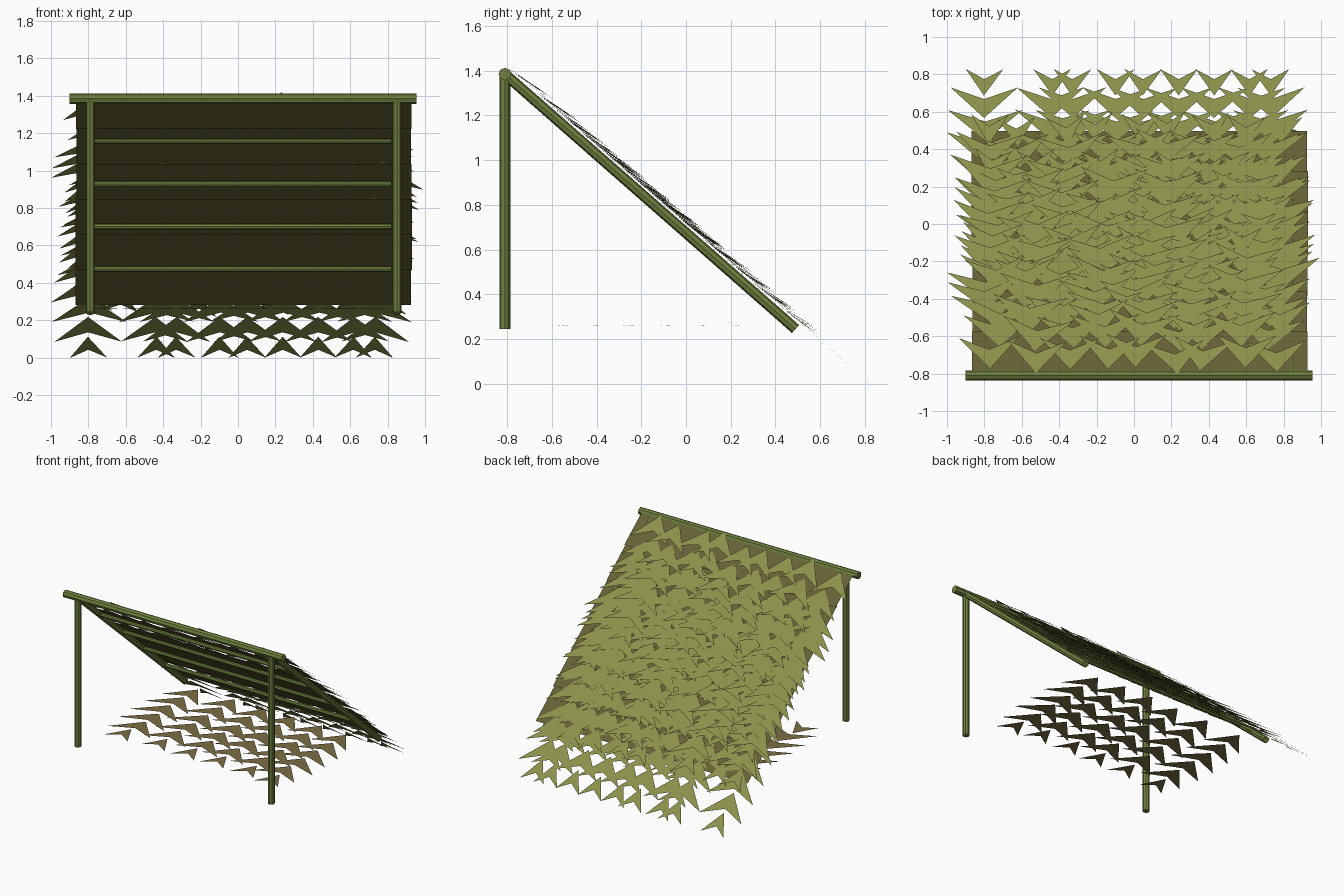
import bpy, bmesh, math, random
from mathutils import Matrix, Vector

random.seed(7)
default = bpy.data.objects.get("Cube")
if default:
    bpy.data.objects.remove(default, do_unlink=True)


def material(name, rgb):
    mat = bpy.data.materials.new(name)
    mat.use_nodes = True
    mat.diffuse_color = (*rgb, 1)
    mat.node_tree.nodes["Principled BSDF"].inputs["Base Color"].default_value = (*rgb, 1)
    return mat


WOOD = material("green_wood", (0.16, 0.22, 0.05))
LEAF = material("leaf", (0.26, 0.28, 0.07))
MAT = material("woven_mat", (0.13, 0.12, 0.035))
DRY = material("dry_leaf", (0.20, 0.16, 0.06))

LEFT, RIGHT = 0.85, -0.79
RIDGE_Y, RIDGE_Z = -0.81, 1.385
EAVE_Y, POST_FOOT = 0.49, 0.245
TILT = math.atan2(RIDGE_Z - POST_FOOT, EAVE_Y - RIDGE_Y)

# Roof space: x across, y down the slope, z out of the roof
ROOF = Matrix.Translation((0, RIDGE_Y, RIDGE_Z)) @ Matrix.Rotation(-TILT, 4, "X")


def pole(name, start, end, radius):
    a, b = Vector(start), Vector(end)
    bpy.ops.mesh.primitive_cylinder_add(vertices=8, radius=radius,
                                        depth=(b - a).length, location=(a + b) / 2)
    obj = bpy.context.object
    obj.name = name
    obj.rotation_mode = "QUATERNION"
    obj.rotation_quaternion = (b - a).to_track_quat("Z", "Y")
    obj.data.materials.append(WOOD)


def finish(name, bm, mat, matrix):
    mesh = bpy.data.meshes.new(name)
    bm.to_mesh(mesh)
    bm.free()
    mesh.materials.append(mat)
    obj = bpy.data.objects.new(name, mesh)
    obj.matrix_world = matrix
    bpy.context.collection.objects.link(obj)


HALF_WIDTHS = (0.16, 0.19, 0.20, 0.20, 0.18, 0.10)
PITCH = 0.16


def leaflet(bm, x, y, z, half, length, lift, turn):
    """Swept arrowhead with its point up the slope and two barbs below."""
    notch = length * 0.62
    place = Matrix.Translation((x, y, z)) @ Matrix.Rotation(turn, 4, "Z")
    tip, low, *barbs = [bm.verts.new(place @ Vector(p)) for p in (
        (0, 0, 0), (0, notch, lift * 0.62), (half, length, lift), (-half, length, lift))]
    bm.faces.new((tip, barbs[0], low))
    bm.faces.new((tip, low, barbs[1]))


def frond(bm, x, y, z, lift, wobble):
    """Chain of leaflets that ends in a small one."""
    for i, half in enumerate(HALF_WIDTHS):
        last = i == len(HALF_WIDTHS) - 1
        leaflet(bm, x + random.uniform(-wobble, wobble) * 0.3, y + i * PITCH, z, half,
                0.18 if last else 0.21, lift, random.uniform(-wobble, wobble))


# Frame
pole("ridge_pole", (-0.90, RIDGE_Y, RIDGE_Z), (0.955, RIDGE_Y, RIDGE_Z), 0.028)
for side, x in (("left", LEFT), ("right", RIGHT)):
    pole(side + "_post", (x, RIDGE_Y, POST_FOOT), (x, RIDGE_Y, RIDGE_Z), 0.024)
    pole(side + "_rafter", (x, RIDGE_Y, RIDGE_Z), (x, EAVE_Y, POST_FOOT), 0.024)
for i in range(1, 5):
    t = i / 5
    y = RIDGE_Y + (EAVE_Y - RIDGE_Y) * t
    z = RIDGE_Z + (POST_FOOT - RIDGE_Z) * t
    pole(f"cross_bar_{i}", (RIGHT + 0.02, y, z), (LEFT - 0.03, y, z), 0.015)

# Overlapping mats under the leaves
bm = bmesh.new()
ROW = 0.285
for i in range(6):
    x0 = -0.865 + random.uniform(-0.005, 0.005)
    x1 = 0.93 + random.uniform(-0.005, 0.005)
    top, bottom = i * ROW - 0.02 * (i > 0), (i + 1) * ROW
    bm.faces.new([bm.verts.new(p) for p in (
        (x0, top, 0.018), (x1, top, 0.018), (x1, bottom, 0.032), (x0, bottom, 0.032))])
finish("roof_mats", bm, MAT, ROOF)

# Thatch rows, from the ridge down
for row in range(4):
    bm = bmesh.new()
    for i in range(9):
        x = -0.75 + i * 0.19 + random.uniform(-0.04, 0.04)
        y = row * 0.275 + random.uniform(-0.02, 0.03)
        frond(bm, max(-0.75, min(0.76, x)), y, 0.03, random.uniform(0.012, 0.036), 0.12)
    finish(f"thatch_row_{row + 1}", bm, LEAF, ROOF)

# Fronds hanging past the eave
bm = bmesh.new()
for x in (-0.80, -0.44, -0.33, -0.10, 0.05, 0.24, 0.43, 0.62, 0.73):
    frond(bm, x, 1.165, 0.03, 0.008, 0.02)
finish("eave_fronds", bm, LEAF, ROOF)

# Bedding fronds lying flat under the roof
bm = bmesh.new()
for x in (-0.62, -0.32, -0.06, 0.18, 0.43, 0.64):
    frond(bm, -x, random.uniform(-0.02, 0.02), 0, 0.002, 0.04)
finish("bedding_fronds", bm, DRY,
       Matrix.Translation((0, 0.40, 0.26)) @ Matrix.Rotation(math.pi, 4, "Z"))
